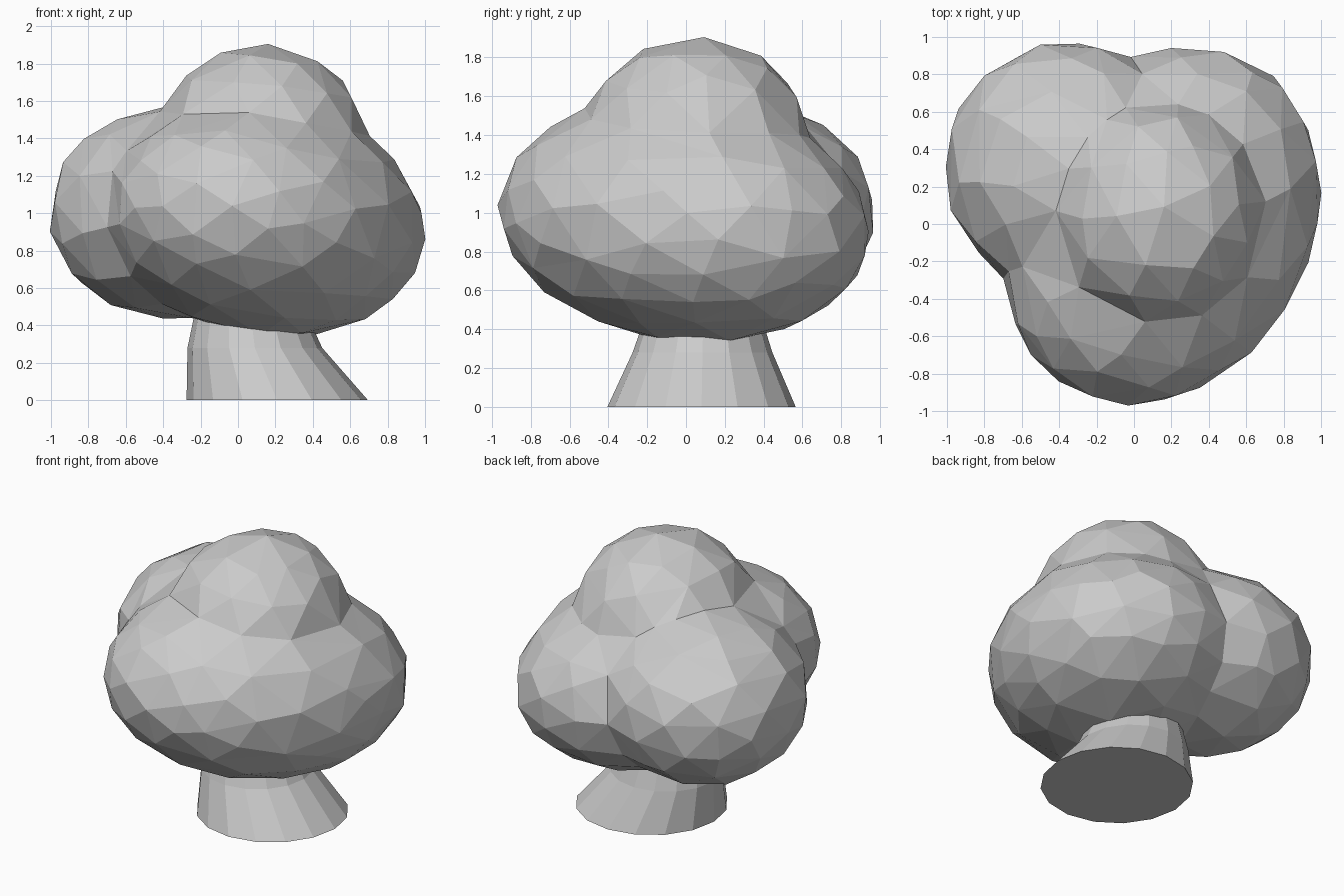
import bpy, bmesh
from math import radians, cos, sin, tau
from mathutils import Matrix, Euler

if "Cube" in bpy.data.objects:
    bpy.data.objects.remove(bpy.data.objects["Cube"])


def add_object(name, bm):
    me = bpy.data.meshes.new(name)
    bm.to_mesh(me)
    bm.free()
    ob = bpy.data.objects.new(name, me)
    bpy.context.collection.objects.link(ob)
    return ob


def clump(bm, centre, radii, rot=(0, 0, 0)):
    """Ellipsoid leaf clump added to a shared mesh."""
    e = Euler([radians(a) for a in rot], 'ZXY').to_matrix().to_4x4()
    m = Matrix.Translation(centre) @ e @ Matrix.Diagonal((*radii, 1))
    bmesh.ops.create_icosphere(bm, subdivisions=4, radius=1.0, matrix=m)


def loft(name, rings, sides=16):
    """Loft of circles (x, y, z, radius) with capped ends."""
    bm = bmesh.new()
    loops = [[bm.verts.new((x + r * cos(tau * i / sides),
                            y + r * sin(tau * i / sides), z))
              for i in range(sides)] for x, y, z, r in rings]
    for a, b in zip(loops, loops[1:]):
        for i in range(sides):
            j = (i + 1) % sides
            bm.faces.new((a[i], a[j], b[j], b[i]))
    bm.faces.new(loops[0][::-1])
    bm.faces.new(loops[-1])
    return add_object(name, bm)


# leaning, flared trunk
loft("trunk", [(0.21, 0.08, 0, 0.485), (0.09, 0.085, 0.28, 0.36),
               (0.06, 0.09, 0.52, 0.28)])

# three leaf clumps fused into one faceted crown
bm = bmesh.new()
clump(bm, (0.15, -0.01, 0.96), (1.01, 0.80, 0.62), (-5, 6, 60))  # main
clump(bm, (-0.355, 0.30, 1.0), (0.66, 0.675, 0.565))             # back left
clump(bm, (0.13, 0.05, 1.37), (0.56, 0.585, 0.53))               # top
crown = add_object("foliage", bm)
fuse = crown.modifiers.new("fuse", 'REMESH')
fuse.mode = 'VOXEL'
fuse.voxel_size = 0.04
soften = crown.modifiers.new("soften", 'SMOOTH')
soften.factor = 0.5
soften.iterations = 16
facets = crown.modifiers.new("facets", 'DECIMATE')
facets.ratio = 0.016
